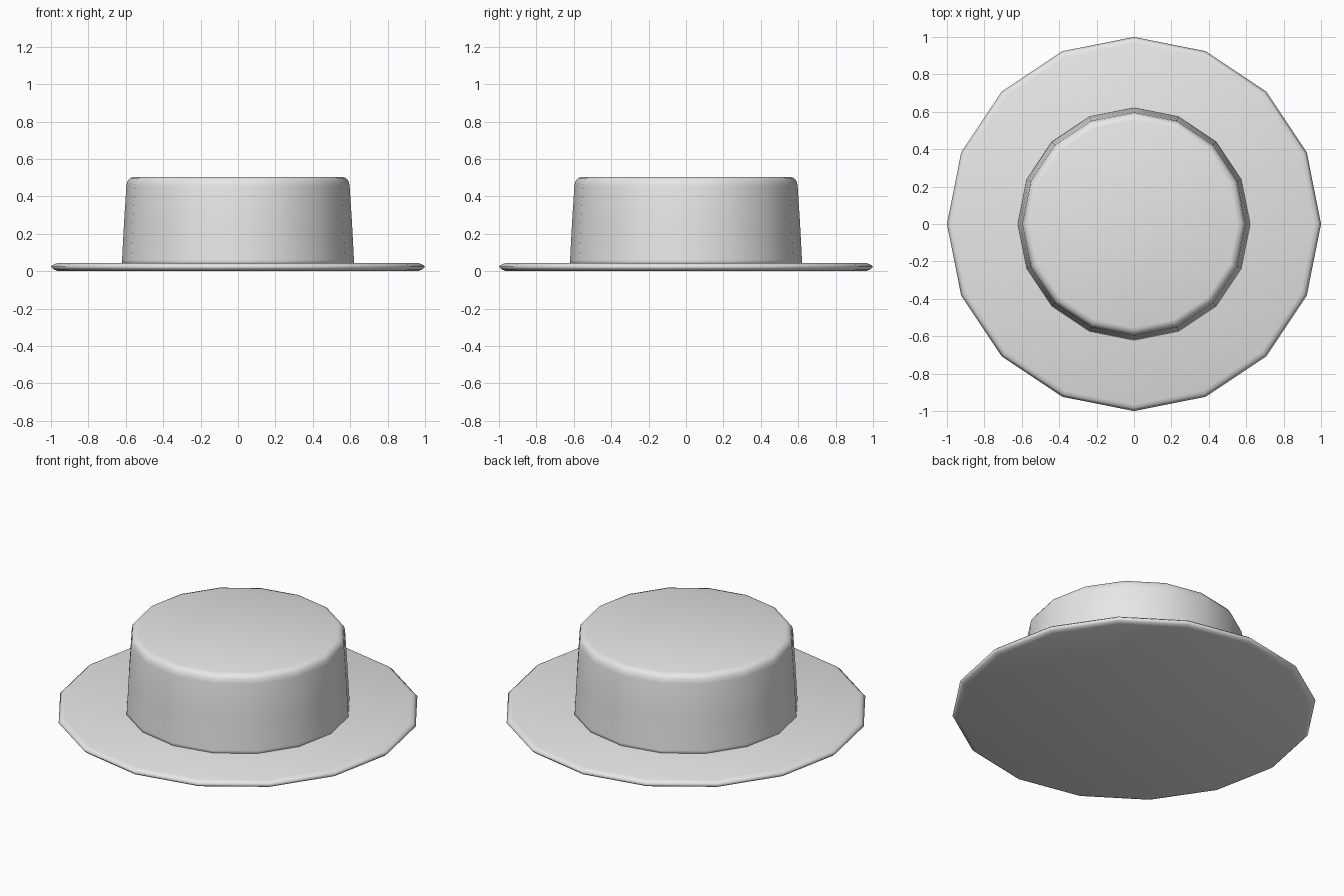
import bpy, bmesh, math

if "Cube" in bpy.data.objects:
    bpy.data.objects.remove(bpy.data.objects["Cube"])

light_grey = bpy.data.materials.new("light_grey")
light_grey.diffuse_color = (0.8, 0.8, 0.8, 1)
light_grey.use_nodes = True
light_grey.node_tree.nodes["Principled BSDF"].inputs["Base Color"].default_value = light_grey.diffuse_color


def lathe(name, profile, sides=16):
    """Spin an (r, z) profile around z, capping both ends."""
    bm = bmesh.new()
    rings = [[bm.verts.new((r * math.cos(2 * math.pi * i / sides),
                            r * math.sin(2 * math.pi * i / sides), z))
              for i in range(sides)] for r, z in profile]
    for a, b in zip(rings, rings[1:]):
        for i in range(sides):
            j = (i + 1) % sides
            bm.faces.new((a[i], a[j], b[j], b[i]))
    bm.faces.new(rings[0][::-1])
    bm.faces.new(rings[-1])
    for f in bm.faces:
        f.smooth = True
    mesh = bpy.data.meshes.new(name)
    bm.to_mesh(mesh)
    bm.free()
    mesh.materials.append(light_grey)
    ob = bpy.data.objects.new(name, mesh)
    bpy.context.collection.objects.link(ob)
    return ob


# Wide flat brim with a bevelled edge
lathe("brim", [(0.965, 0.002), (0.985, 0.009), (1.0, 0.024), (0.985, 0.037), (0.965, 0.044)])

# Tapered crown with a rounded top edge
lathe("crown", [(0.622, 0.035), (0.62, 0.06), (0.61, 0.25), (0.597, 0.455),
                (0.592, 0.48), (0.578, 0.498), (0.555, 0.505)])
